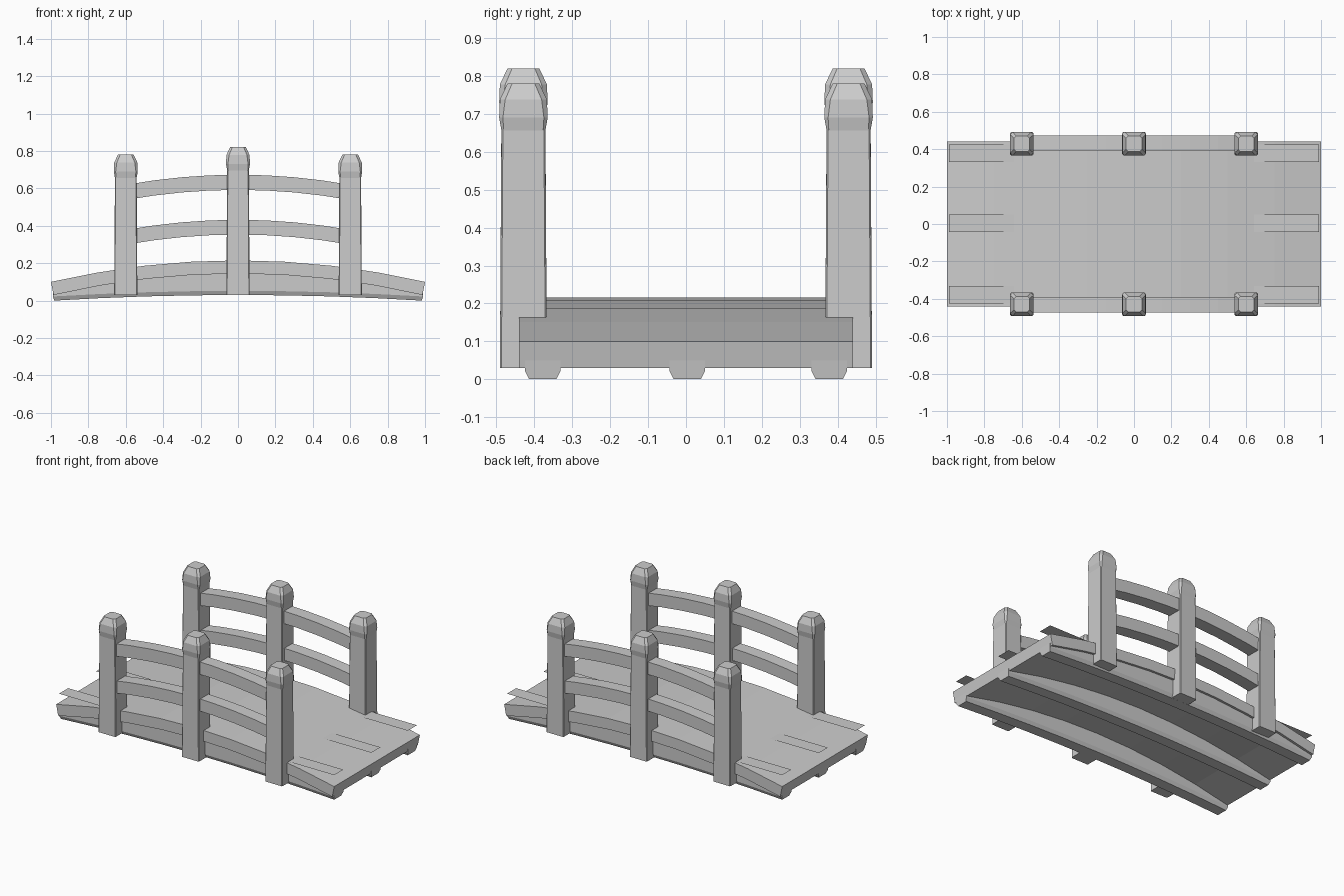
import bpy, bmesh

if "Cube" in bpy.data.objects:
    bpy.data.objects.remove(bpy.data.objects["Cube"])

grey = bpy.data.materials.new("plain grey")
grey.diffuse_color = (0.6, 0.6, 0.6, 1)
grey.use_nodes = True
grey.node_tree.nodes["Principled BSDF"].inputs["Base Color"].default_value = grey.diffuse_color


def finish(name, bm):
    bmesh.ops.recalc_face_normals(bm, faces=bm.faces)
    me = bpy.data.meshes.new(name)
    bm.to_mesh(me)
    bm.free()
    me.materials.append(grey)
    ob = bpy.data.objects.new(name, me)
    bpy.context.collection.objects.link(ob)
    return ob


def loft(name, rings):
    """Skin a list of equal-length point loops and cap both ends."""
    bm = bmesh.new()
    loops = [[bm.verts.new(p) for p in ring] for ring in rings]
    n = len(loops[0])
    for a, b in zip(loops, loops[1:]):
        for i in range(n):
            j = (i + 1) % n
            bm.faces.new((a[i], a[j], b[j], b[i]))
    bm.faces.new(loops[0])
    bm.faces.new(loops[-1])
    return finish(name, bm)


def spread(half, count):
    return [half * (2 * i / count - 1) for i in range(count + 1)]


def octagon(cx, cy, z, h, c):
    pts = [(h, c - h), (h, h - c), (h - c, h), (c - h, h),
           (-h, h - c), (-h, c - h), (c - h, -h), (h - c, -h)]
    return [(cx + x, cy + y, z) for x, y in pts]


# Arched deck slab, its end faces leaning slightly inwards at the bottom
loft("deck", [[(x, -0.44, 0.215 - 0.115 * x * x),
               (x, 0.44, 0.215 - 0.115 * x * x),
               (x * 0.986, 0.44, 0.145 - 0.115 * x * x),
               (x * 0.986, -0.44, 0.145 - 0.115 * x * x)]
              for x in spread(1, 8)])

# Support beams: nearly straight bottom, top following the deck underside
for label, y in (("front", -0.378), ("middle", 0.003), ("back", 0.378)):
    rings = []
    for x in spread(0.99, 8):
        low = 0.03 * (1 - (x / 0.99) ** 2)
        top = 0.163 - 0.115 * x * x
        rings.append([(x, y - 0.047, top), (x, y - 0.047, low + 0.022),
                      (x * 0.992, y - 0.036, low), (x * 0.992, y + 0.036, low),
                      (x, y + 0.047, low + 0.022), (x, y + 0.047, top)])
    loft(label + "_beam", rings)

    # Flat beam-top sheets running out level over both deck ends
    for side in (-1, 1):
        bm = bmesh.new()
        bm.faces.new([bm.verts.new((side * x, y + w, 0.166)) for x, w in
                      ((0.64, -0.047), (0.99, -0.047), (0.99, 0.047), (0.64, 0.047))])
        finish(label + "_beam_top_sheet", bm)

# Railings on both sides
for label, s in (("front", -1), ("back", 1)):
    # Square posts with rounded block caps
    for px, top in ((-0.6, 0.66), (0, 0.70), (0.6, 0.66)):
        yc = s * 0.429
        loft(label + "_post", [octagon(px, yc, z, h, 0.004)
                               for z, h in ((0.03, 0.062), (top, 0.058))])
        cap = loft(label + "_post_cap", [
            octagon(px, yc, top + dz, h, c) for dz, h, c in
            ((-0.004, 0.058, 0.006), (0.03, 0.064, 0.010),
             (0.078, 0.062, 0.014), (0.12, 0.042, 0.012))])

    # Curved rails passing through the posts
    for rail, zt, zb in (("upper", 0.673, 0.592), ("lower", 0.432, 0.353)):
        loft(label + "_" + rail + "_rail", [
            [(x, s * y, z - 0.15 * x * x) for y, z in
             ((0.390, zt), (0.474, zt), (0.474, zb), (0.390, zb))]
            for x in spread(0.6, 8)])
